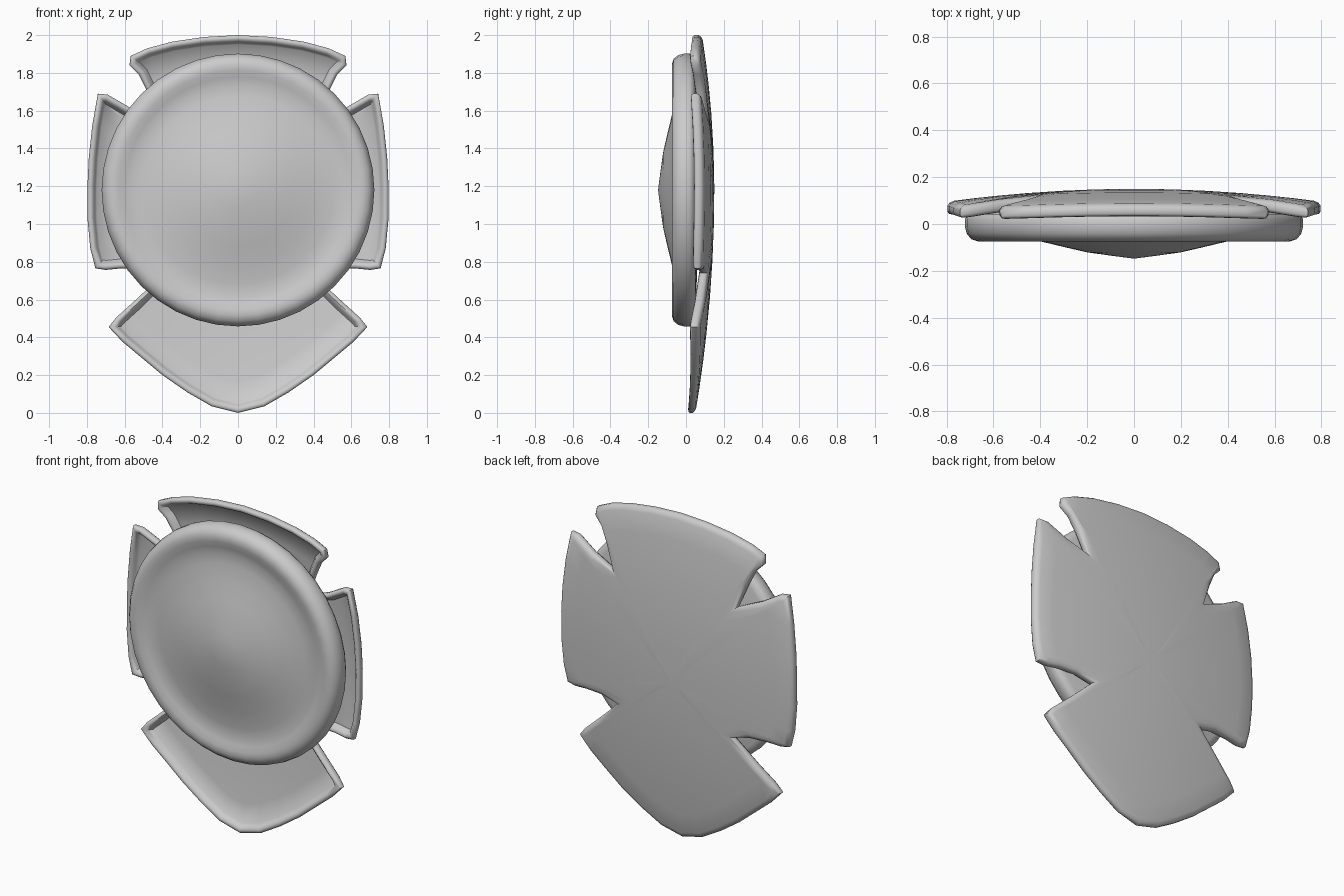
import bpy, bmesh, math
from mathutils import Vector

if "Cube" in bpy.data.objects:
    bpy.data.objects.remove(bpy.data.objects["Cube"])

grey = bpy.data.materials.new("plain_grey")
grey.diffuse_color = (0.6, 0.6, 0.6, 1)
grey.use_nodes = True
grey.node_tree.nodes["Principled BSDF"].inputs["Base Color"].default_value = grey.diffuse_color


def finish(name, bm, angle):
    bmesh.ops.recalc_face_normals(bm, faces=bm.faces)
    me = bpy.data.meshes.new(name)
    bm.to_mesh(me)
    bm.free()
    me.materials.append(grey)
    ob = bpy.data.objects.new(name, me)
    bpy.context.collection.objects.link(ob)
    bpy.ops.object.select_all(action='DESELECT')
    ob.select_set(True)
    bpy.context.view_layer.objects.active = ob
    bpy.ops.object.shade_smooth_by_angle(angle=math.radians(angle))
    return ob


def skin(name, loops, start, end, angle):
    """Bridge equal-length closed loops and cap both ends with a fan."""
    bm = bmesh.new()
    rings = [[bm.verts.new(p) for p in loop] for loop in loops]
    n = len(rings[0])
    for a, b in zip(rings, rings[1:]):
        for i in range(n):
            j = (i + 1) % n
            bm.faces.new((a[i], a[j], b[j], b[i]))
    for ring, tip in ((rings[0], start), (rings[-1], end)):
        c = bm.verts.new(tip)
        for i in range(n):
            bm.faces.new((ring[i], ring[(i + 1) % n], c))
    return finish(name, bm, angle)


# Round front disc: shallow pointed dome inside a rounded rim, lathed about y
CZ, SEG = 1.18, 40
profile = [(0.1, -0.135), (0.2, -0.121), (0.3, -0.098), (0.4, -0.074),
           (0.5, -0.056), (0.56, -0.053), (0.60, -0.062), (0.635, -0.073),
           (0.665, -0.075), (0.695, -0.065), (0.715, -0.04), (0.722, -0.01),
           (0.722, 0.02), (0.71, 0.04), (0.68, 0.05), (0.4, 0.06)]
loops = [[(r * math.cos(2 * math.pi * i / SEG), y,
           CZ + r * math.sin(2 * math.pi * i / SEG)) for i in range(SEG)]
         for r, y in profile]
skin("front_disc", loops, (0, -0.148, CZ), (0, 0.06, CZ), 50)

# Four-armed back plate: right half of the outline, bottom tip to top middle
half = [(0, 0), (0.14, 0.035), (0.27, 0.11), (0.4, 0.2), (0.52, 0.3),
        (0.61, 0.375), (0.685, 0.455), (0.645, 0.505), (0.54, 0.6),
        (0.39, 0.74), (0.5, 0.765), (0.62, 0.765), (0.70, 0.757), (0.755, 0.765),
        (0.782, 0.87), (0.797, 1.03), (0.797, 1.2), (0.79, 1.35),
        (0.772, 1.52), (0.742, 1.69), (0.69, 1.685), (0.57, 1.615),
        (0.42, 1.55), (0.48, 1.70), (0.525, 1.79), (0.575, 1.84), (0.568, 1.89),
        (0.48, 1.93), (0.35, 1.965), (0.18, 1.99), (0, 2.0)]
outline = [Vector(p) for p in half]
outline += [Vector((-x, z)) for x, z in reversed(half[1:-1])]
MID = Vector((0, 1.0))


def back_y(x, z):
    d = z - CZ
    return 0.15 - 0.086 * x * x - (0.097 if d > 0 else 0.072) * d * d


def inset(pts, w):
    """Move a counter-clockwise outline inward by w, with limited mitres."""
    out = []
    for i, p in enumerate(pts):
        a = (p - pts[i - 1]).normalized()
        b = (pts[(i + 1) % len(pts)] - p).normalized()
        na, nb = Vector((-a.y, a.x)), Vector((-b.y, b.x))
        m = (na + nb).normalized()
        out.append(p + m * w / max(m.dot(na), 0.6))
    return out


def place(pts, forward):
    return [(p.x, back_y(p.x, p.y) - forward * min(1, 0.75 + 0.5 * p.y), p.y)
            for p in pts]


def shrink(pts, s):
    return [MID + (p - MID) * s for p in pts]


# Curved back, rounded raised rim, recessed front panel
rim = [(0.028, 0), (0.009, 0.006), (0, 0.018), (0, 0.04), (0.007, 0.051),
       (0.02, 0.055), (0.032, 0.047), (0.04, 0.034), (0.05, 0.02)]
back, panel = inset(outline, rim[0][0]), inset(outline, rim[-1][0])
steps = [0.2, 0.4, 0.6, 0.75, 0.88]
loops = [place(shrink(back, s), 0) for s in steps]
loops += [place(inset(outline, w), f) for w, f in rim]
loops += [place(shrink(panel, s), 0.02) for s in reversed(steps)]
mid_y = back_y(0, MID.y)
skin("back_plate", loops, (0, mid_y, MID.y), (0, mid_y - 0.02, MID.y), 50)
